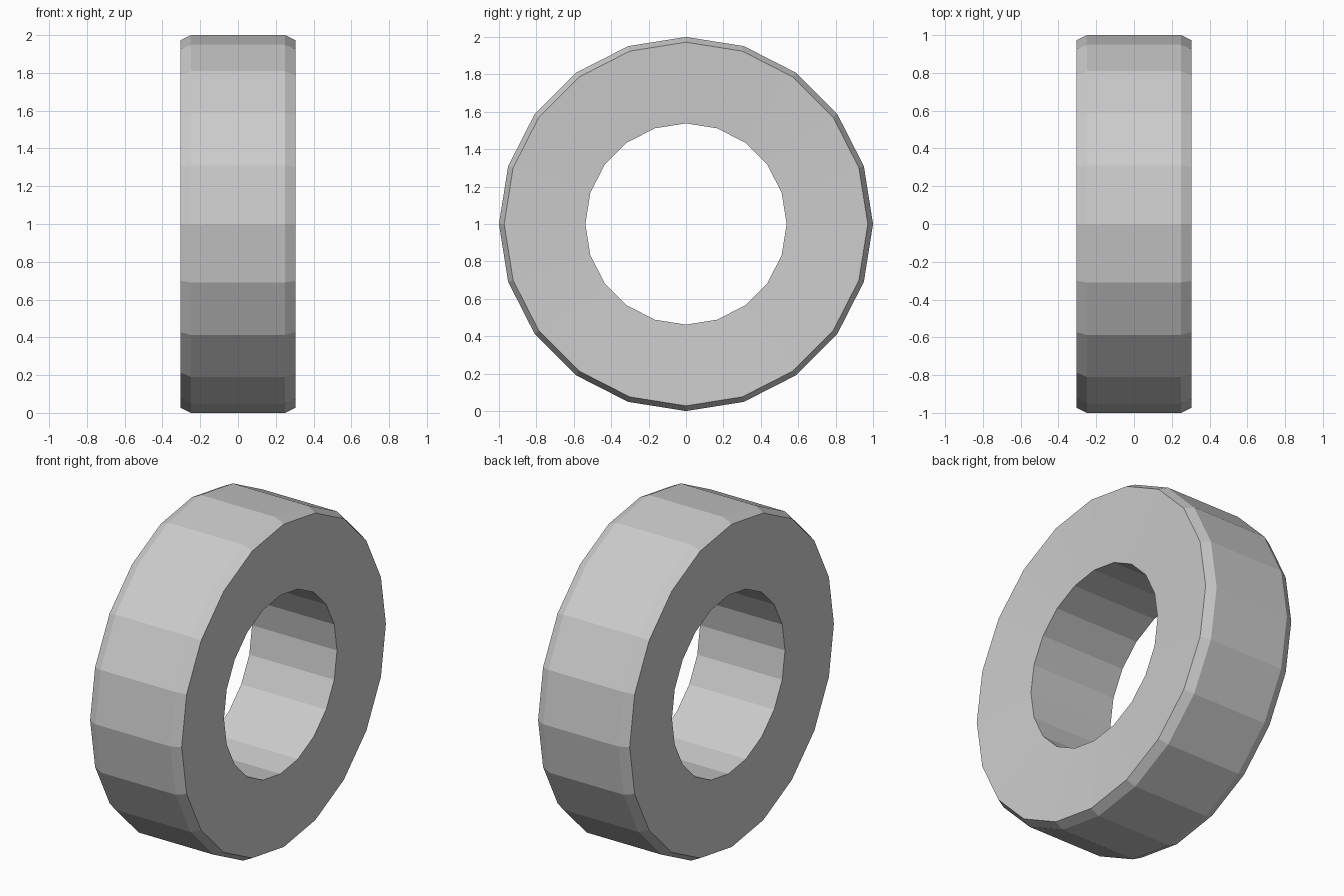
import bpy
import bmesh
import math
from mathutils import Matrix, Vector

cube = bpy.data.objects.get("Cube")
if cube:
    bpy.data.objects.remove(cube, do_unlink=True)

SIDES = 20

# Plain grey material
grey = bpy.data.materials.new("light_grey")
grey.use_nodes = True
colour = (0.6, 0.6, 0.6, 1.0)
grey.diffuse_color = colour
grey.node_tree.nodes["Principled BSDF"].inputs["Base Color"].default_value = colour

# Ring cross-section as (x, radius): bevelled tread, slightly dished side walls
half = [(0.283, 0.538), (0.305, 0.972), (0.25, 1.0)]
profile = half + [(-x, r) for x, r in reversed(half)]

# Sweep the section around the x axis
bm = bmesh.new()
rings = []
for i in range(SIDES):
    turn = Matrix.Rotation(2 * math.pi * i / SIDES, 3, 'X')
    rings.append([bm.verts.new(turn @ Vector((x, 0, r))) for x, r in profile])
for i, ring in enumerate(rings):
    following = rings[(i + 1) % SIDES]
    for j in range(len(profile)):
        k = (j + 1) % len(profile)
        bm.faces.new((ring[j], ring[k], following[k], following[j]))
bmesh.ops.recalc_face_normals(bm, faces=bm.faces)

mesh = bpy.data.meshes.new("tyre_ring")
bm.to_mesh(mesh)
bm.free()
mesh.materials.append(grey)

# Stand the ring on the ground
tyre = bpy.data.objects.new("tyre_ring", mesh)
tyre.location.z = 1.0
bpy.context.collection.objects.link(tyre)
